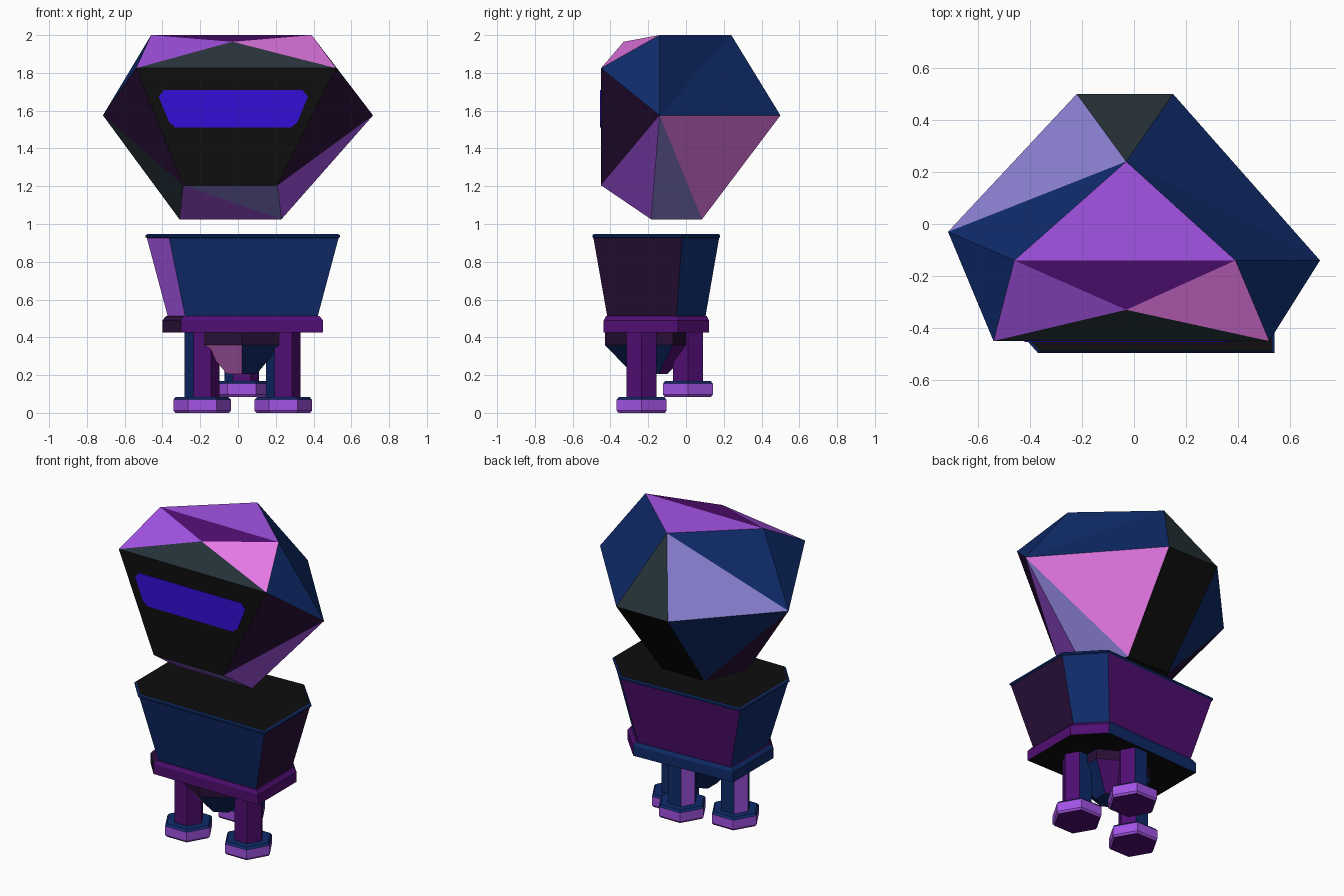
import bpy, bmesh, math

if "Cube" in bpy.data.objects:
    bpy.data.objects.remove(bpy.data.objects["Cube"])

# ---- flat colours (given as display values, stored linear) ----
PALETTE = {
    "navy": (15, 43, 106), "purple": (80, 14, 114), "plum": (40, 15, 54),
    "violet": (163, 83, 228), "pink": (230, 121, 230), "lavender": (138, 128, 210),
    "slate": (38, 50, 57), "black": (14, 14, 14), "screen blue": (52, 14, 214),
}


def linear(c):
    c /= 255
    return c / 12.92 if c < 0.04045 else ((c + 0.055) / 1.055) ** 2.4


MATS = {}
for label, rgb in PALETTE.items():
    m = bpy.data.materials.new(label)
    m.diffuse_color = (*[linear(c) for c in rgb], 1)
    m.use_nodes = True
    m.node_tree.nodes["Principled BSDF"].inputs["Base Color"].default_value = m.diffuse_color
    MATS[label] = m


def make_object(name, points, faces):
    """faces: list of (vertex keys, colour name)"""
    me = bpy.data.meshes.new(name)
    ob = bpy.data.objects.new(name, me)
    bpy.context.collection.objects.link(ob)
    slots = sorted({colour for _, colour in faces})
    for s in slots:
        me.materials.append(MATS[s])
    bm = bmesh.new()
    verts = [bm.verts.new(p) for p in points]
    for idx, colour in faces:
        f = bm.faces.new([verts[i] for i in idx])
        f.material_index = slots.index(colour)
    bmesh.ops.recalc_face_normals(bm, faces=bm.faces[:])
    bm.to_mesh(me)
    bm.free()
    return ob


def loft(name, outline, centre, levels, side_colours, top, bottom):
    """Stack scaled copies of a flat outline. levels: (scale, z, optional band colour above)"""
    n = len(outline)
    cx, cy = centre
    points = [(cx + x * lv[0], cy + y * lv[0], lv[1]) for lv in levels for x, y in outline]
    faces = [(range(n), bottom), (range((len(levels) - 1) * n, len(levels) * n), top)]
    for k in range(len(levels) - 1):
        for i in range(n):
            j = (i + 1) % n
            band = levels[k][2] if len(levels[k]) > 2 else side_colours[i]
            faces.append(((k * n + i, k * n + j, k * n + n + j, k * n + n + i), band))
    return make_object(name, points, faces)


def hexagon(start):
    return [(math.cos(math.radians(start + 60 * i)), math.sin(math.radians(start + 60 * i)))
            for i in range(6)]


# ---- head: irregular gem, faces named by their corner letters ----
CORNERS = {
    "A": (-.46, -.14, 2), "B": (.39, -.14, 2), "C": (-.03, .24, 2), "P": (-.03, -.33, 1.965),
    "F": (-.54, -.45, 1.825), "G": (.52, -.45, 1.825), "L": (-.715, -.03, 1.575),
    "R": (.715, -.14, 1.575), "S": (-.22, .5, 1.575), "T": (.15, .5, 1.575),
    "U": (-.29, -.45, 1.205), "V": (.21, -.45, 1.205), "W": (-.31, -.185, 1.025),
    "X": (.23, -.185, 1.025), "Y": (-.19, .085, 1.025), "Z": (.115, .085, 1.025),
}
FACETS = {
    "violet": "ABC AFP RVX UXW", "purple": "ABP", "pink": "BGP RTZ",
    "slate": "PFG CST LUW", "black": "FGVU STZY WXZY",
    "navy": "BGR BRC CRT CAL AFL LSY", "lavender": "CLS RXZ UVX", "plum": "FLU GRV LWY",
}
keys = list(CORNERS)
make_object("head", list(CORNERS.values()),
            [([keys.index(c) for c in word], colour)
             for colour, words in FACETS.items() for word in words.split()])

# ---- visor: thin plate on the face ----
visor = [(-.39, 1.71), (.34, 1.71), (.37, 1.675), (.315, 1.54), (.28, 1.51),
         (-.33, 1.51), (-.365, 1.54), (-.42, 1.675)]
k = len(visor)
make_object("visor", [(x, y, z) for y in (-.449, -.454) for x, z in visor],
            [(range(k), "screen blue"), (range(k, 2 * k), "screen blue")] +
            [((i, (i + 1) % k, k + (i + 1) % k, k + i), "screen blue") for i in range(k)])

# ---- torso: uneven six-sided bucket with rim, and its hip plate ----
MID = (.025, -.155)
outline = [(x - MID[0], y - MID[1]) for x, y in
           [(-.37, -.495), (.54, -.495), (.54, -.02), (.35, .18), (-.49, .14), (-.49, -.36)]]
loft("torso", outline, MID,
     [(.765, .5), (.985, .925, "navy"), (1, .93, "navy"), (1, .94, "navy"), (.98, .947)],
     ["navy", "plum", "navy", "purple", "navy", "violet"], "black", "black")
loft("hip_plate", outline, MID,
     [(.825, .425), (.825, .49), (.79, .512)],
     ["purple", "purple", "purple", "navy", "navy", "plum"], "purple", "black")

# ---- belly: hexagonal collar and tapered underside ----
loft("belly", hexagon(-90), (.02, -.19),
     [(.09, .205), (.24, .36, "plum"), (.24, .43)],
     ["navy", "navy", "purple", "navy", "navy", "pink"], "black", "navy")

# ---- three hexagonal legs with feet; the rear one stands higher ----
LEG_SIDES = ["purple", "navy", "violet", "navy", "purple", "purple"]
for name, x, y, z in (("front_left", -.19, -.235, 0), ("front_right", .24, -.235, 0),
                      ("rear", .02, .01, .085)):
    loft(name + "_leg", hexagon(0), (x, y), [(.092, z + .08), (.092, .43)],
         LEG_SIDES, "purple", "purple")
    loft(name + "_foot", hexagon(0), (x, y),
         [(.142, z), (.152, z + .012), (.152, z + .07, "navy"), (.14, z + .083)],
         ["violet"] * 6, "navy", "purple")
